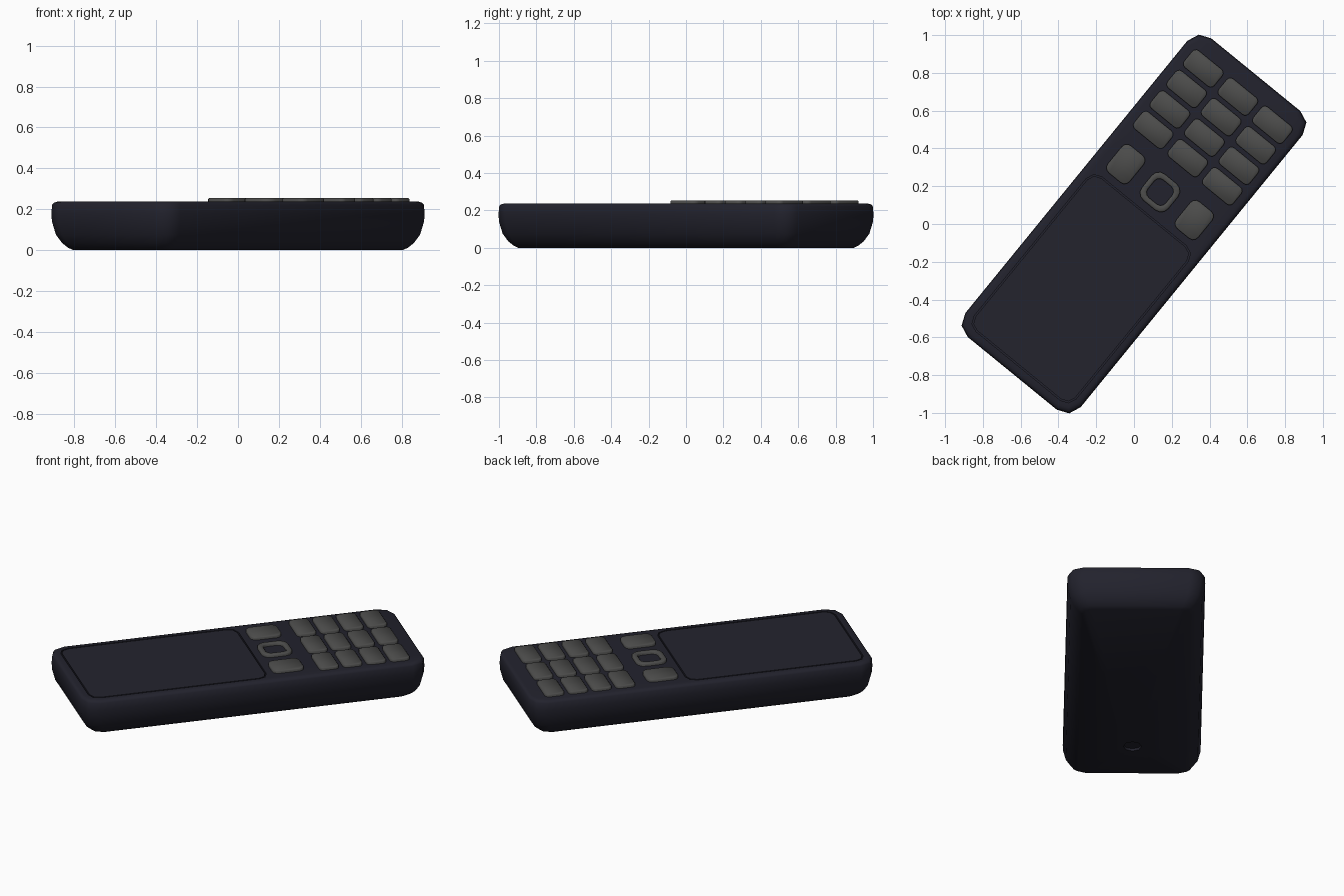
import bpy, bmesh, math
from mathutils import Matrix

cube = bpy.data.objects.get("Cube")
if cube:
    bpy.data.objects.remove(cube)

TURN = Matrix.Rotation(math.radians(-39.2), 4, "Z")
TOP = 0.237


def material(name, colour):
    mat = bpy.data.materials.new(name)
    mat.use_nodes = True
    mat.diffuse_color = (*colour, 1)
    shader = mat.node_tree.nodes["Principled BSDF"]
    shader.inputs["Base Color"].default_value = (*colour, 1)
    shader.inputs["Roughness"].default_value = 0.6
    return mat


body_mat = material("dark navy plastic", (0.016, 0.016, 0.026))
screen_mat = material("dark screen", (0.017, 0.017, 0.027))
key_mat = material("grey rubber", (0.072, 0.072, 0.070))


def outline(z, half_x, half_y, radius, cx, cy, segments):
    """Points of a rounded rectangle, counter-clockwise."""
    points = []
    corners = ((1, 1), (-1, 1), (-1, -1), (1, -1))
    for i, (sx, sy) in enumerate(corners):
        for k in range(segments + 1):
            a = math.pi / 2 * (i + k / segments)
            points.append((cx + sx * (half_x - radius) + radius * math.cos(a),
                           cy + sy * (half_y - radius) + radius * math.sin(a), z))
    return points


def loft(name, layers, mats, segments=3, closed=False):
    """Skin a stack of rounded rectangles; the ends are capped unless closed."""
    bm = bmesh.new()
    rings = [[bm.verts.new(p) for p in outline(*layer, segments)] for layer in layers]
    pairs = list(zip(rings, rings[1:]))
    if closed:
        pairs.append((rings[-1], rings[0]))
    for low, high in pairs:
        for i in range(len(low)):
            j = (i + 1) % len(low)
            bm.faces.new((low[i], low[j], high[j], high[i]))
    if not closed:
        bm.faces.new(rings[0][::-1])
        cap = bm.faces.new(rings[-1])
        cap.material_index = len(mats) - 1
    bmesh.ops.recalc_face_normals(bm, faces=bm.faces)
    mesh = bpy.data.meshes.new(name)
    bm.to_mesh(mesh)
    bm.free()
    for mat in mats:
        mesh.materials.append(mat)
    obj = bpy.data.objects.new(name, mesh)
    bpy.context.collection.objects.link(obj)
    obj.matrix_world = TURN
    bpy.ops.object.select_all(action="DESELECT")
    obj.select_set(True)
    bpy.context.view_layer.objects.active = obj
    bpy.ops.object.shade_smooth_by_angle(angle=math.radians(50))
    return obj


# Body: rear dimple, rounded underside, walls, top rim, then the screen groove
layers = [(z, 0.05, 0.05, 0.045, 0, -0.63) for z in (0.015, 0)]
side = ((0, 0.085), (0.012, 0.065), (0.035, 0.042), (0.075, 0.018), (0.14, 0.002),
        (0.18, 0), (0.222, 0.003), (0.232, 0.01), (TOP, 0.024))
for z, inset in side:
    layers.append((z, 0.394 - inset, 1.02 - inset, 0.09 - inset * 0.4, 0, 0))
for z, inset in ((TOP, 0), (TOP - 0.012, 0), (TOP - 0.012, 0.008), (TOP, 0.008)):
    layers.append((z, 0.348 - inset, 0.528 - inset, 0.06 - inset, 0, -0.442))
loft("phone_body", layers, [body_mat, screen_mat], segments=2)


# Keys: thin pads with a softened upper edge
def key(name, half_x, half_y, radius, cx, cy):
    steps = ((TOP - 0.01, 0), (0.249, 0), (0.254, 0.005))
    loft(name, [(z, half_x - d, half_y - d, radius - d, cx, cy) for z, d in steps],
         [key_mat])


for row in range(4):
    for col in (-1, 0, 1):
        key(f"number_key_{row + 1}_{col + 2}", 0.103, 0.058, 0.025,
            col * 0.236, 0.87 - row * 0.14)

for name, sx in (("left_soft_key", -1), ("right_soft_key", 1)):
    key(name, 0.075, 0.093, 0.035, sx * 0.234, 0.218)

# Navigation ring
ring = ((TOP - 0.01, 0.09), (0.249, 0.09), (0.254, 0.085),
        (0.254, 0.065), (0.249, 0.06), (TOP - 0.01, 0.06))
loft("navigation_ring", [(z, h, h, h * 0.55, 0, 0.218) for z, h in ring],
     [key_mat], closed=True)
